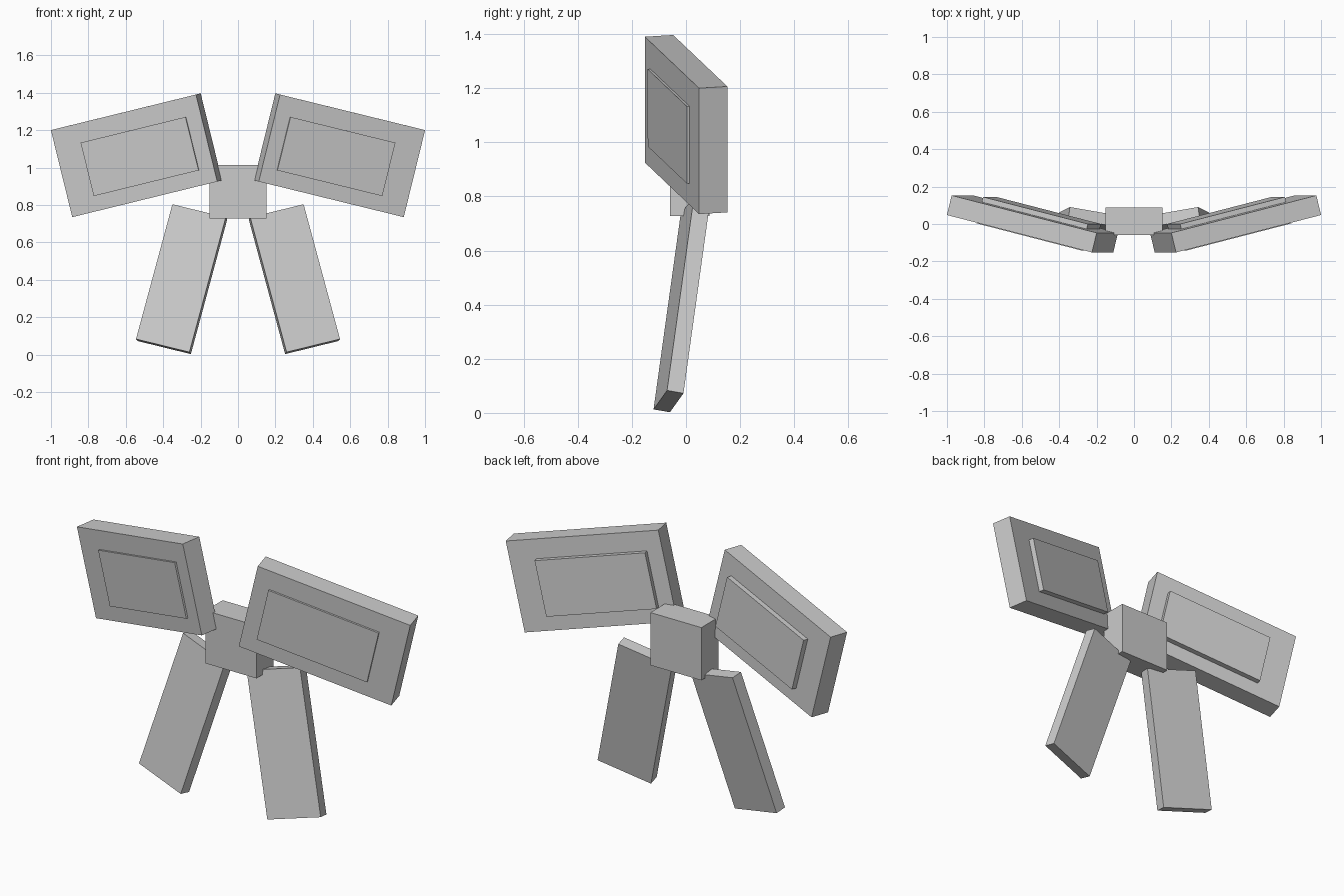
import bpy
import bmesh
from mathutils import Matrix, Vector

cube = bpy.data.objects.get("Cube")
if cube:
    bpy.data.objects.remove(cube, do_unlink=True)

GREY = (0.6, 0.6, 0.6)
grey = bpy.data.materials.new("plain grey")
grey.use_nodes = True
grey.diffuse_color = (*GREY, 1)
grey.node_tree.nodes["Principled BSDF"].inputs["Base Color"].default_value = (*GREY, 1)


def slab(name, corner, along, up, length, height, depth, mirrored=True):
    """Box laid out from a front corner; each span is (start, end) on its axis."""
    u = Vector(along).normalized()
    v = Vector(up)
    v = (v - u * v.dot(u)).normalized()
    back = -u.cross(v)
    spans = (length, height, depth)
    centre = Vector(corner)
    for axis, (a, b) in zip((u, v, back), spans):
        centre += axis * (a + b) / 2
    frame = Matrix((u, v, back)).transposed().to_4x4()
    size = Matrix.Diagonal([b - a for a, b in spans] + [1])

    bm = bmesh.new()
    bmesh.ops.create_cube(bm, size=1, matrix=Matrix.Translation(centre) @ frame @ size)
    bmesh.ops.recalc_face_normals(bm, faces=bm.faces)
    mesh = bpy.data.meshes.new(name)
    bm.to_mesh(mesh)
    bm.free()
    mesh.materials.append(grey)
    obj = bpy.data.objects.new(name, mesh)
    bpy.context.collection.objects.link(obj)
    if mirrored:
        obj.modifiers.new("Mirror", "MIRROR").use_mirror_merge = False
    return obj


# Central knot
slab("knot", (-0.153, -0.06, 0.727), (1, 0, 0), (0, 0, 1),
     (0, 0.306), (0, 0.286), (0, 0.147), mirrored=False)

# Bow loops: a thick slab with a smaller block pushed through it
loop = dict(corner=(0.225, -0.152, 1.39), along=(0.775, 0.2, -0.19), up=(0.115, 0, 0.465))
slab("bow_loops", **loop, length=(0, 0.823), height=(-0.479, 0), depth=(0, 0.108))
slab("loop_centres", **loop, length=(0.083, 0.678), height=(-0.397, -0.103), depth=(-0.01, 0.136))

# Hanging ribbon tails
slab("ribbon_tails", (0.26, -0.12, 0.013), (0.285, 0.05, 0.07), (-0.195, 0.1, 0.72),
     (0, 0.298), (0, 0.753), (0, 0.062))
